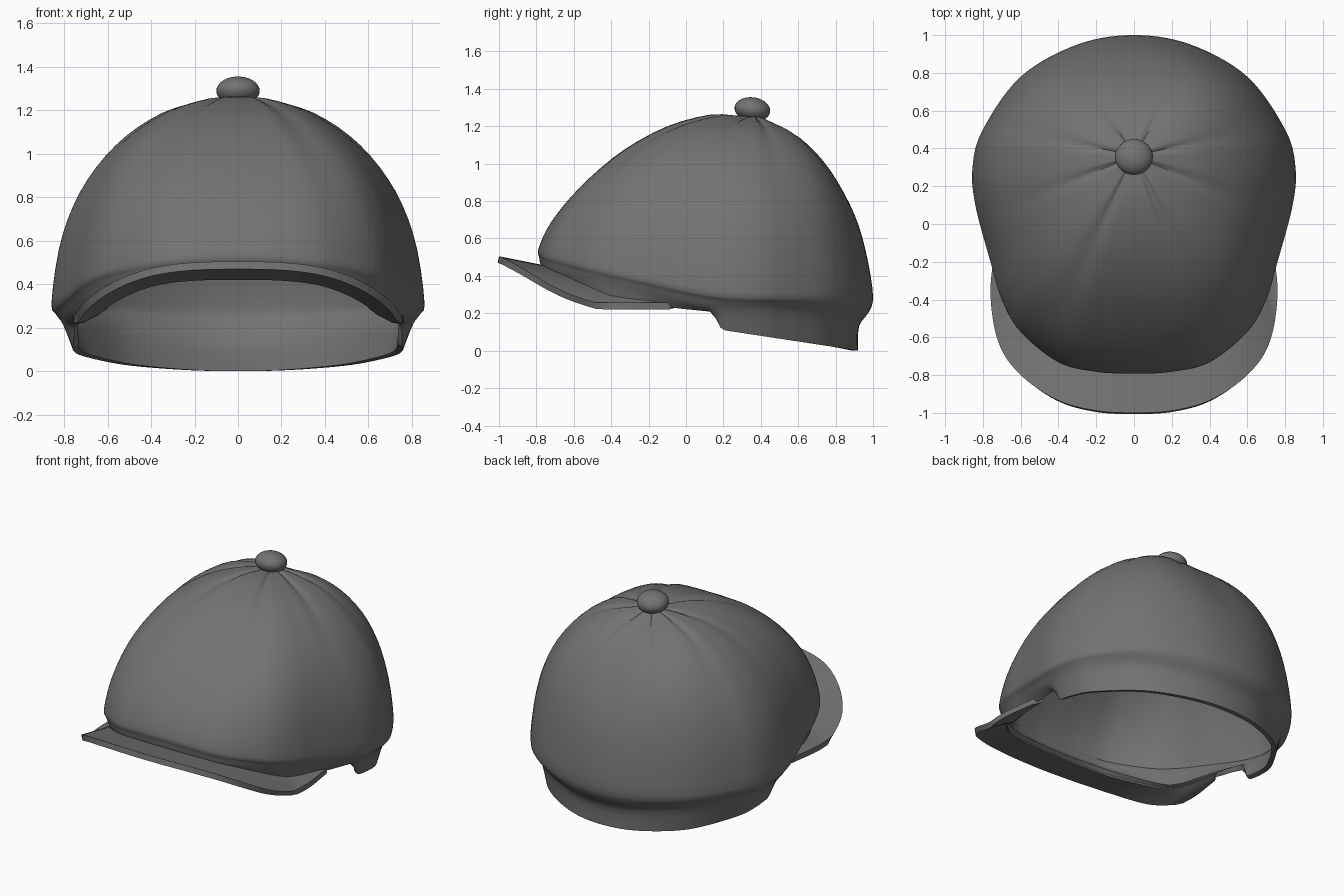
import bpy, bmesh, math
from mathutils import Vector

if "Cube" in bpy.data.objects:
    bpy.data.objects.remove(bpy.data.objects["Cube"])

APEX_Y = 0.36
cloth = bpy.data.materials.new("dark_cloth")
cloth.diffuse_color = (0.17, 0.17, 0.17, 1)
cloth.use_nodes = True
cloth.node_tree.nodes["Principled BSDF"].inputs["Base Color"].default_value = cloth.diffuse_color


def spline(pts, n):
    """Smooth curve through the points, n steps per segment."""
    p = [2 * pts[0] - pts[1]] + pts + [2 * pts[-1] - pts[-2]]
    out = []
    for i in range(1, len(p) - 2):
        a, b, c, d = p[i - 1:i + 3]
        for k in range(n):
            t = k / n
            out.append(0.5 * (2 * b + (c - a) * t + (2 * a - 5 * b + 4 * c - d) * t * t
                              + (3 * b - a - 3 * c + d) * t ** 3))
    return out + [pts[-1]]


def outline(pts, n):
    """Half outline, eased where it ends on the centre line to meet its mirror image squarely."""
    v = [Vector((x, y, 0)) for x, y in pts]
    lead = [Vector((-v[1].x, v[1].y, 0))]
    tail = [Vector((-v[-2].x, v[-2].y, 0))] if abs(v[-1].x) < 1e-6 else []
    s = spline(lead + v + tail, n)
    return s[n:len(s) - n] if tail else s[n:]


def finish(obj):
    obj.data.materials.append(cloth)
    bpy.ops.object.select_all(action='DESELECT')
    obj.select_set(True)
    bpy.context.view_layer.objects.active = obj
    bpy.ops.object.shade_smooth_by_angle(angle=math.radians(40))


def shell(name, columns, thickness):
    """Surface lofted through columns of points, mirrored in x and thickened."""
    bm = bmesh.new()
    g = [[bm.verts.new(p) for p in col] for col in columns]
    for a, b in zip(g, g[1:]):
        for r in range(len(a) - 1):
            bm.faces.new((a[r], b[r], b[r + 1], a[r + 1]))
    bmesh.ops.remove_doubles(bm, verts=bm.verts, dist=1e-5)
    me = bpy.data.meshes.new(name)
    bm.to_mesh(me)
    bm.free()
    obj = bpy.data.objects.new(name, me)
    bpy.context.collection.objects.link(obj)
    m = obj.modifiers.new("mirror", 'MIRROR')
    m.use_clip = True
    m = obj.modifiers.new("thickness", 'SOLIDIFY')
    m.thickness, m.offset = thickness, -1
    for mod in ("mirror", "thickness"):
        bpy.context.view_layer.objects.active = obj
        bpy.ops.object.modifier_apply(modifier=mod)
    finish(obj)


def brim_z(x, y):
    """Height of the curved brim's top face."""
    z = 0.505 - 0.2 * min(max(y + 1, 0), 0.6) - 0.145 * (abs(x) / 0.75) ** 3.3
    return max(z, 0.257)


def hem_z(x, y):
    """Lower edge: follows the brim in front, steps down to the band behind."""
    t = min(max((y - 0.13) / 0.07, 0), 1)
    t = t * t * (3 - 2 * t)
    ahead = brim_z(x, y) - 0.03 - 0.1 * max(y + 0.05, 0)
    return ahead * (1 - t) + (0.11 - 0.152 * (y - 0.2)) * t


# Crown: front, side and back profiles blended around the widest outline
rim = outline([(0, 1), (.3, .95), (.6, .78), (.8, .5), (.855, .3), (.84, .1), (.76, -.2),
               (.7, -.4), (.6, -.57), (.4, -.73), (.2, -.78), (0, -.79)], 7)
reach = [.06, .2, .4, .6, .76, .88, .96, 1.0]
front = [1.255, 1.262, 1.20, 1.075, .925, .78, .65, .54]
side = [1.255, 1.24, 1.19, 1.08, .935, .765, .56, .31]
back = [1.25, 1.20, 1.13, 1.00, .84, .67, .47, .29]
# Tucked band below the fold: (inset, height) for each direction
front_tuck, side_tuck, back_tuck = [(.005, .50), (.012, .46), (.03, 0)], \
    [(.02, .26), (.055, .21), (.10, 0)], [(.02, .21), (.075, .13), (.08, 0)]
seams = [math.radians(a) for a in (60, 12, -22, -65)]

cols = []
for p in rim:
    d = Vector((p.x, p.y - APEX_Y, 0))
    R = d.length
    d.normalize()
    w = d.y ** 2
    end, end_tuck = (back, back_tuck) if d.y > 0 else (front, front_tuck)
    phi = math.atan2(d.y, d.x)
    dip = sum(math.exp(-((phi - s) / 0.08) ** 2) for s in seams)
    centre = Vector((0, APEX_Y, 0))
    col = [Vector((0, APEX_Y, 1.255))]
    for f, e, s in zip(reach, end, side):
        pleat = 0.018 * dip * (1 - f) * min(1, f * 6)
        bulge = 0.045 * 4 * w * (1 - w) * math.sin(math.pi * f ** 3)
        col.append(centre + d * R * f + Vector((0, 0, s + (e - s) * w - pleat + bulge)))
    inset = side_tuck[2][0] + (end_tuck[2][0] - side_tuck[2][0]) * w
    hem = centre + d * (R - inset)
    hem.z = max(0, hem_z(hem.x, hem.y))
    for k in (0, 1):
        (so, sz), (eo, ez) = side_tuck[k], end_tuck[k]
        q = centre + d * (R - so - (eo - so) * w)
        q.z = max(sz + (ez - sz) * w, hem.z + (0.045, 0.022)[k])
        col.append(q)
    col.append(hem)
    cols.append(spline(col, 3))
shell("crown", cols, 0.03)

# Brim: strip between the crown opening and the outer edge
inner = outline([(0, -.755), (.2, -.745), (.4, -.69), (.57, -.54), (.65, -.40),
                 (.69, -.22), (.71, -.04)], 7)
outer = outline([(0, -1), (.22, -.985), (.42, -.925), (.61, -.79), (.72, -.62),
                 (.76, -.36), (.73, -.1)], 7)
cols = []
for a, b in zip(inner, outer):
    col = [b.lerp(a, k / 5) for k in range(6)]
    for q in col:
        q.z = brim_z(q.x, q.y)
    cols.append(col)
shell("brim", cols, 0.036)

# Button on top
bpy.ops.mesh.primitive_uv_sphere_add(segments=32, ring_count=16, radius=1,
                                     location=(0, 0.355, 1.29), rotation=(math.radians(-8), 0, 0))
button = bpy.context.object
button.name = "top_button"
button.scale = (0.1, 0.096, 0.065)
finish(button)
